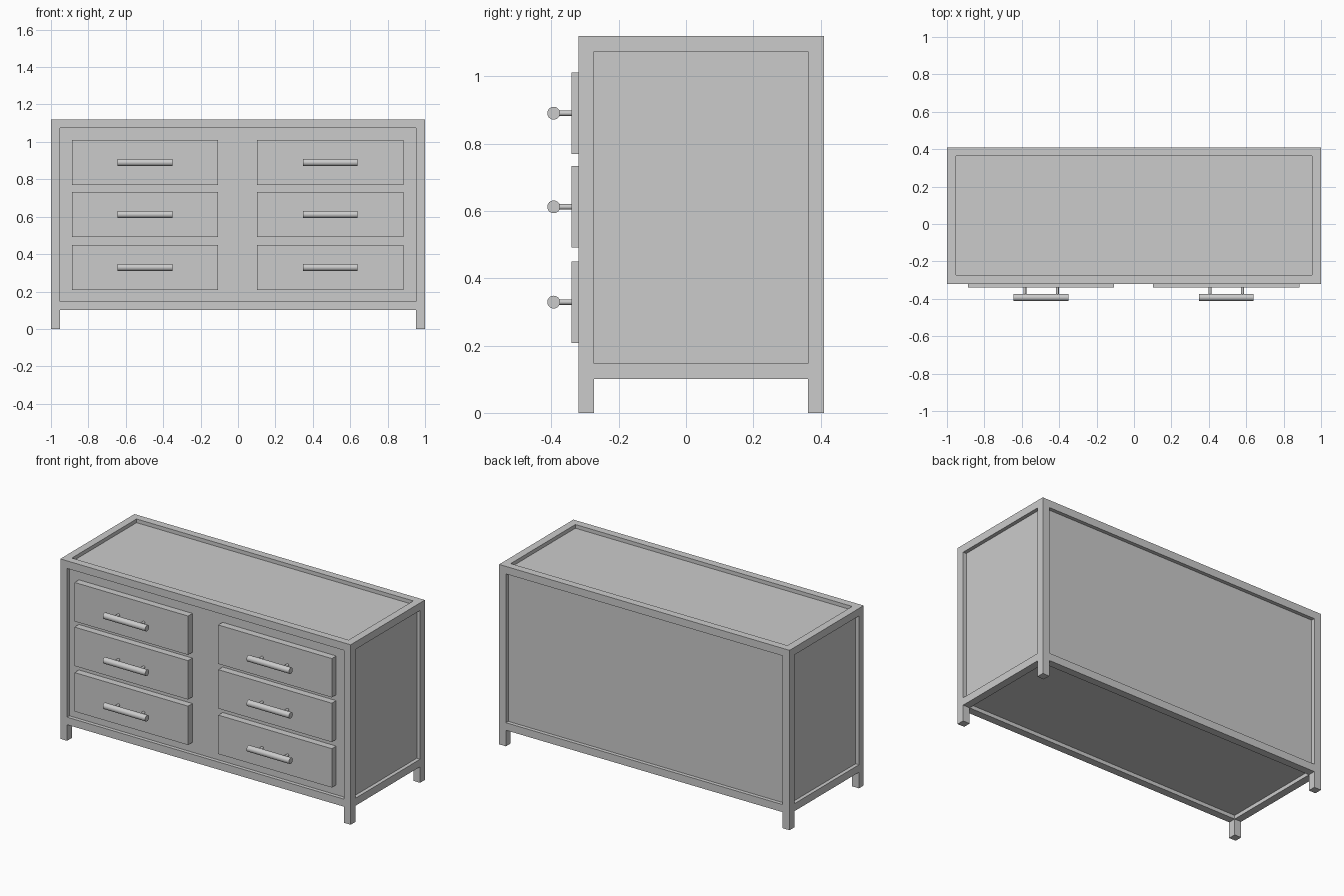
import bpy
from math import radians

if "Cube" in bpy.data.objects:
    bpy.data.objects.remove(bpy.data.objects["Cube"])

X, Y0, Y1 = 1.0, -0.32, 0.41      # cabinet outer extents
Z0, Z1 = 0.10, 1.12               # underside of rails, top
T = 0.047                         # frame bar thickness
R = 0.023                         # panel recess


def box(name, x0, x1, y0, y1, z0, z1):
    bpy.ops.mesh.primitive_cube_add(
        size=1, location=((x0 + x1) / 2, (y0 + y1) / 2, (z0 + z1) / 2))
    ob = bpy.context.object
    ob.name = name
    ob.scale = (x1 - x0, y1 - y0, z1 - z0)
    bpy.ops.object.transform_apply(location=False, rotation=False, scale=True)
    return ob


def rod(name, radius, length, loc, rot):
    bpy.ops.mesh.primitive_cylinder_add(
        vertices=32, radius=radius, depth=length, location=loc, rotation=rot)
    bpy.context.object.name = name
    bpy.ops.object.shade_smooth_by_angle(angle=radians(40))


# Recessed cabinet body
box("cabinet_body", -X + R, X - R, Y0 + R, Y1 - R, Z0 + R, Z1 - R)

# Corner legs running the full height
for sx, xa in (("left", -X), ("right", X - T)):
    for sy, ya in (("front", Y0), ("back", Y1 - T)):
        box(f"{sy}_{sx}_leg", xa, xa + T, ya, ya + T, 0, Z1)

# Top and bottom rails between the legs
for level, za in (("bottom", Z0), ("top", Z1 - T)):
    for side, ya in (("front", Y0), ("back", Y1 - T)):
        box(f"{level}_{side}_rail", -X + T, X - T, ya, ya + T, za, za + T)
    for side, xa in (("left", -X), ("right", X - T)):
        box(f"{level}_{side}_rail", xa, xa + T, Y0 + T, Y1 - T, za, za + T)

# Drawers, each with a bar handle on two posts
for side, cx in (("left", -0.497), ("right", 0.493)):
    for row, cz in (("lower", 0.329), ("middle", 0.612), ("upper", 0.89)):
        name = f"{row}_{side}"
        box(f"{name}_drawer", cx - 0.391, cx + 0.391, -0.34, Y0 + R,
            cz - 0.121, cz + 0.121)
        rod(f"{name}_handle", 0.019, 0.292, (cx, -0.393, cz), (0, radians(90), 0))
        for i, dx in enumerate((-0.087, 0.087)):
            rod(f"{name}_handle_post_{i + 1}", 0.008, 0.055,
                (cx + dx, -0.3625, cz), (radians(90), 0, 0))
